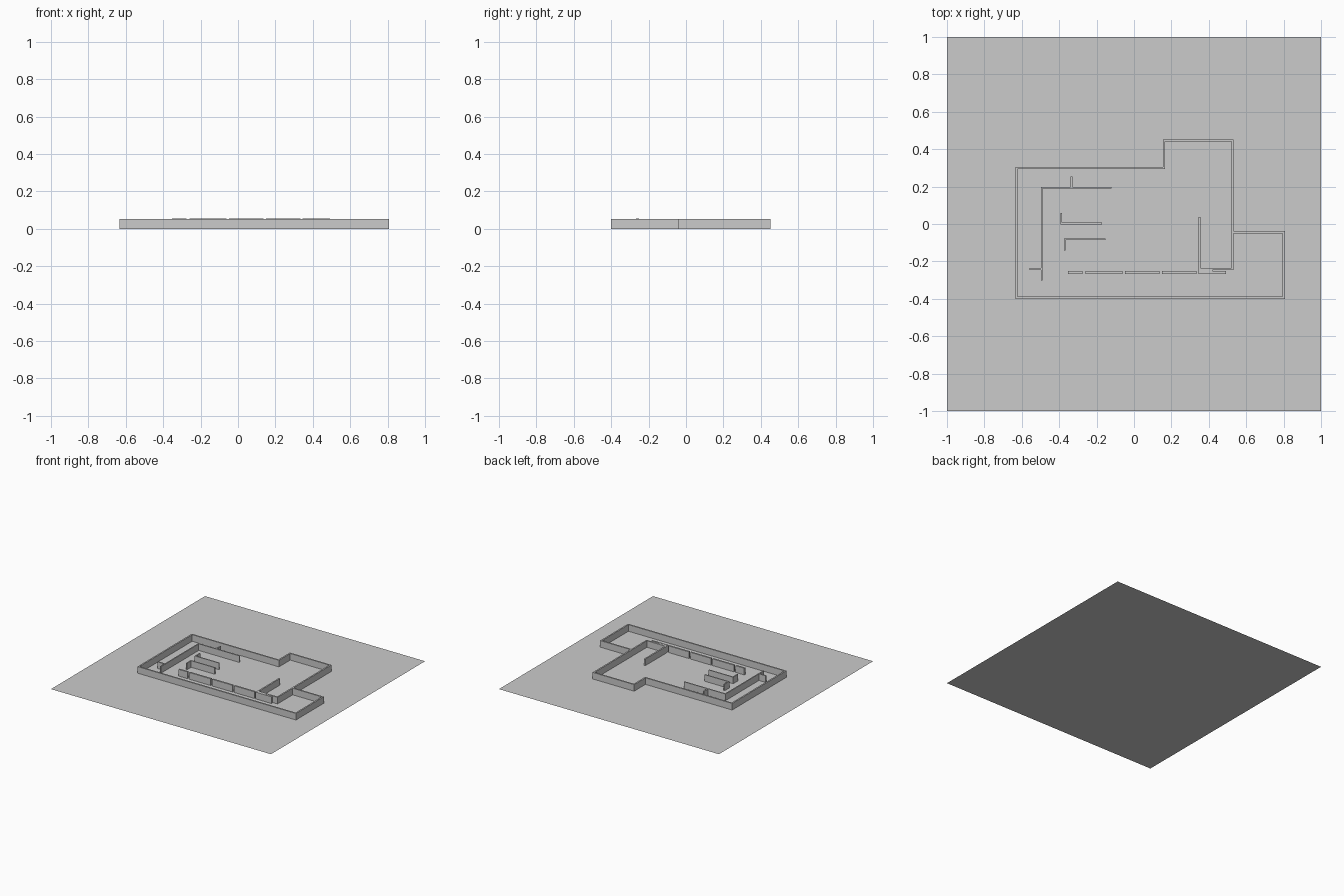
import bpy, bmesh
from mathutils import Vector

if "Cube" in bpy.data.objects:
    bpy.data.objects.remove(bpy.data.objects["Cube"])

HEIGHT = 0.054


def wall(name, pts, t, closed=False, h=HEIGHT):
    """Extruded wall of thickness t along a mitred plan polyline."""
    p = [Vector(q) for q in pts]
    n = len(p)
    bm = bmesh.new()
    rings = []
    for i in range(n):
        a = (p[i] - p[i - 1]).normalized() if closed or i > 0 else None
        b = (p[(i + 1) % n] - p[i]).normalized() if closed or i < n - 1 else None
        a, b = a or b, b or a
        na, nb = Vector((-a.y, a.x)), Vector((-b.y, b.x))
        off = (na + nb) * (t / 2 / (1 + na.dot(nb)))
        l, r = p[i] + off, p[i] - off
        rings.append([bm.verts.new((q.x, q.y, z)) for q, z in ((l, 0), (r, 0), (r, h), (l, h))])
    for i in range(n if closed else n - 1):
        A, B = rings[i], rings[(i + 1) % n]
        for k in range(4):
            bm.faces.new((A[k], A[(k + 1) % 4], B[(k + 1) % 4], B[k]))
    if not closed:
        bm.faces.new(rings[0])
        bm.faces.new(rings[-1][::-1])
    bmesh.ops.recalc_face_normals(bm, faces=bm.faces)
    me = bpy.data.meshes.new(name)
    bm.to_mesh(me)
    bm.free()
    ob = bpy.data.objects.new(name, me)
    bpy.context.collection.objects.link(ob)
    return ob


# Flat base sheet
bpy.ops.mesh.primitive_plane_add(size=2)
bpy.context.object.name = "base_plane"

# Closed perimeter wall with rear extension and right wing
wall("outer_wall", [(-0.628, -0.394), (0.801, -0.394), (0.801, -0.044), (0.526, -0.044),
                    (0.526, 0.447), (0.16, 0.447), (0.16, 0.30), (-0.628, 0.30)], 0.012, True)

# Room partition on the right
wall("right_room_wall", [(0.526, -0.05), (0.526, -0.241), (0.35, -0.241), (0.35, 0.037)], 0.012)

# Long corner partition on the left with its two stubs
wall("left_partition", [(-0.494, -0.302), (-0.494, 0.194), (-0.12, 0.194)], 0.009)
wall("rear_stub", [(-0.335, 0.194), (-0.335, 0.253)], 0.011)
wall("left_stub", [(-0.56, -0.241), (-0.494, -0.241)], 0.011)

# Two L-shaped partitions in the middle
wall("upper_l_partition", [(-0.389, 0.06), (-0.389, 0.003), (-0.172, 0.003)], 0.009)
wall("lower_l_partition", [(-0.37, -0.141), (-0.37, -0.082), (-0.152, -0.082)], 0.009)

# Row of separate panels along the front corridor
panels = [(-0.353, -0.275), (-0.258, -0.062), (-0.049, 0.137), (0.15, 0.335), (0.346, 0.492)]
for i, (x0, x1) in enumerate(panels):
    wall(f"front_panel_{i + 1}", [(x0, -0.259), (x1, -0.259)], 0.014, h=HEIGHT + 0.001)
wall("end_panel", [(0.346, -0.25), (0.42, -0.25)], 0.012)
